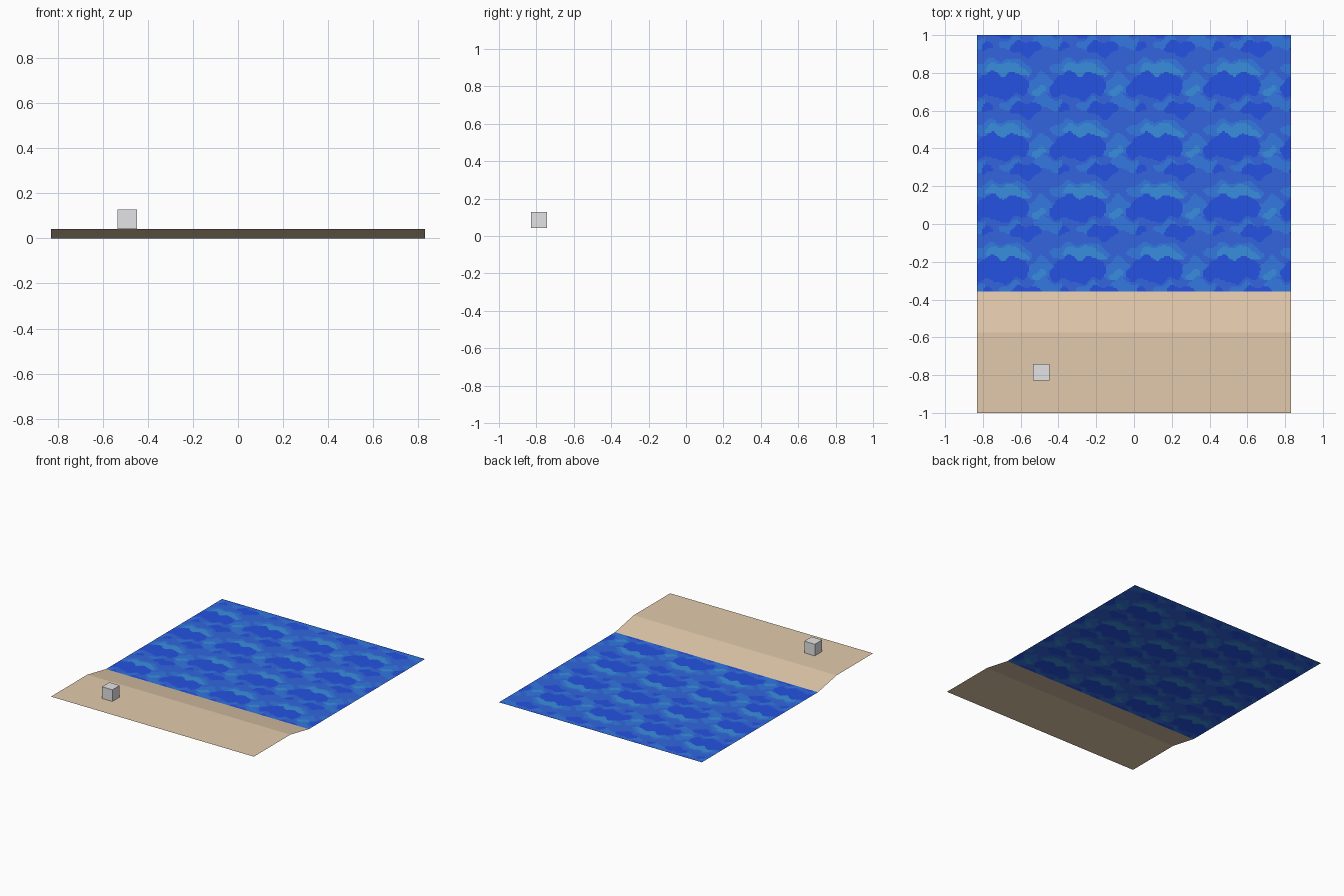
import bpy, bmesh, math

if "Cube" in bpy.data.objects:
    bpy.data.objects.remove(bpy.data.objects["Cube"])

HALF_X, BACK, SHORE, CREST, FRONT = 0.83, 1.0, -0.357, -0.574, -1.0
SAND_Z = 0.042


def material(name, r, g, b):
    def lin(c):
        c /= 255
        return c / 12.92 if c <= 0.04045 else ((c + 0.055) / 1.055) ** 2.4
    m = bpy.data.materials.new(name)
    m.diffuse_color = (lin(r), lin(g), lin(b), 1)
    m.use_nodes = True
    m.node_tree.nodes["Principled BSDF"].inputs["Base Color"].default_value = m.diffuse_color
    return m


def make(name, bm, mats):
    me = bpy.data.meshes.new(name)
    bm.to_mesh(me)
    bm.free()
    for m in mats:
        me.materials.append(m)
    ob = bpy.data.objects.new(name, me)
    bpy.context.collection.objects.link(ob)
    return ob


sand = material("sand", 226, 202, 172)
grey = material("pale grey", 228, 228, 230)
waters = [material("water blue", 50, 101, 222),
          material("deep water blue", 37, 82, 226),
          material("light water blue", 50, 120, 224),
          material("wave crest blue", 57, 141, 222)]

# Sand: flat beach with a slope down to the water, a single sheet
bm = bmesh.new()
rows = [[bm.verts.new((x, y, z)) for x in (-HALF_X, HALF_X)]
        for y, z in ((FRONT, SAND_Z), (CREST, SAND_Z), (SHORE, 0))]
for a, b in zip(rows, rows[1:]):
    bm.faces.new((a[0], a[1], b[1], b[0]))
make("beach", bm, [sand])

# Water: a repeating wave pattern of overlapping patches
# (material, offset x, offset y, radius x, radius y), later ones on top
TILE_X, TILE_Y = 0.408, 0.325
PATCHES = [
    (2, 0.01, 0.095, 0.15, 0.045), (2, -0.20, 0.00, 0.07, 0.06),
    (2, -0.16, -0.09, 0.09, 0.035), (2, 0.06, -0.10, 0.06, 0.025),
    (3, 0.01, 0.09, 0.08, 0.038), (3, -0.20, -0.035, 0.035, 0.022),
    (3, 0.10, 0.07, 0.04, 0.018),
    (1, 0.0, 0.0, 0.16, 0.066), (1, 0.13, -0.125, 0.07, 0.042),
    (1, -0.07, -0.125, 0.04, 0.022),
]


def water_index(x, y):
    # wobble the patch outlines, in step with the tiles
    a, b = 2 * math.pi * (x + 0.296) / TILE_X, 2 * math.pi * (y - 0.733) / TILE_Y
    x += 0.014 * math.sin(2 * b + a)
    y += 0.012 * math.sin(3 * a + 1) + 0.006 * math.sin(5 * a + b)
    index = 0
    for mat, ox, oy, rx, ry in PATCHES:
        dx = (x + 0.296 - ox + TILE_X / 2) % TILE_X - TILE_X / 2
        dy = (y - 0.733 - oy + TILE_Y / 2) % TILE_Y - TILE_Y / 2
        if (dx / rx) ** 2 + (dy / ry) ** 2 < 1:
            index = mat
    return index


bm = bmesh.new()
NX, NY = 200, 160
grid = [[bm.verts.new((-HALF_X + 2 * HALF_X * i / NX,
                       SHORE + (BACK - SHORE) * j / NY, 0))
         for i in range(NX + 1)] for j in range(NY + 1)]
for j in range(NY):
    for i in range(NX):
        f = bm.faces.new((grid[j][i], grid[j][i + 1],
                          grid[j + 1][i + 1], grid[j + 1][i]))
        c = f.calc_center_median()
        f.material_index = water_index(c.x, c.y)
make("water", bm, waters)

# Small cube resting on the beach
bm = bmesh.new()
bmesh.ops.create_cube(bm, size=0.086)
cube = make("beach_cube", bm, [grey])
cube.location = (-0.491, -0.785, SAND_Z + 0.0435)
